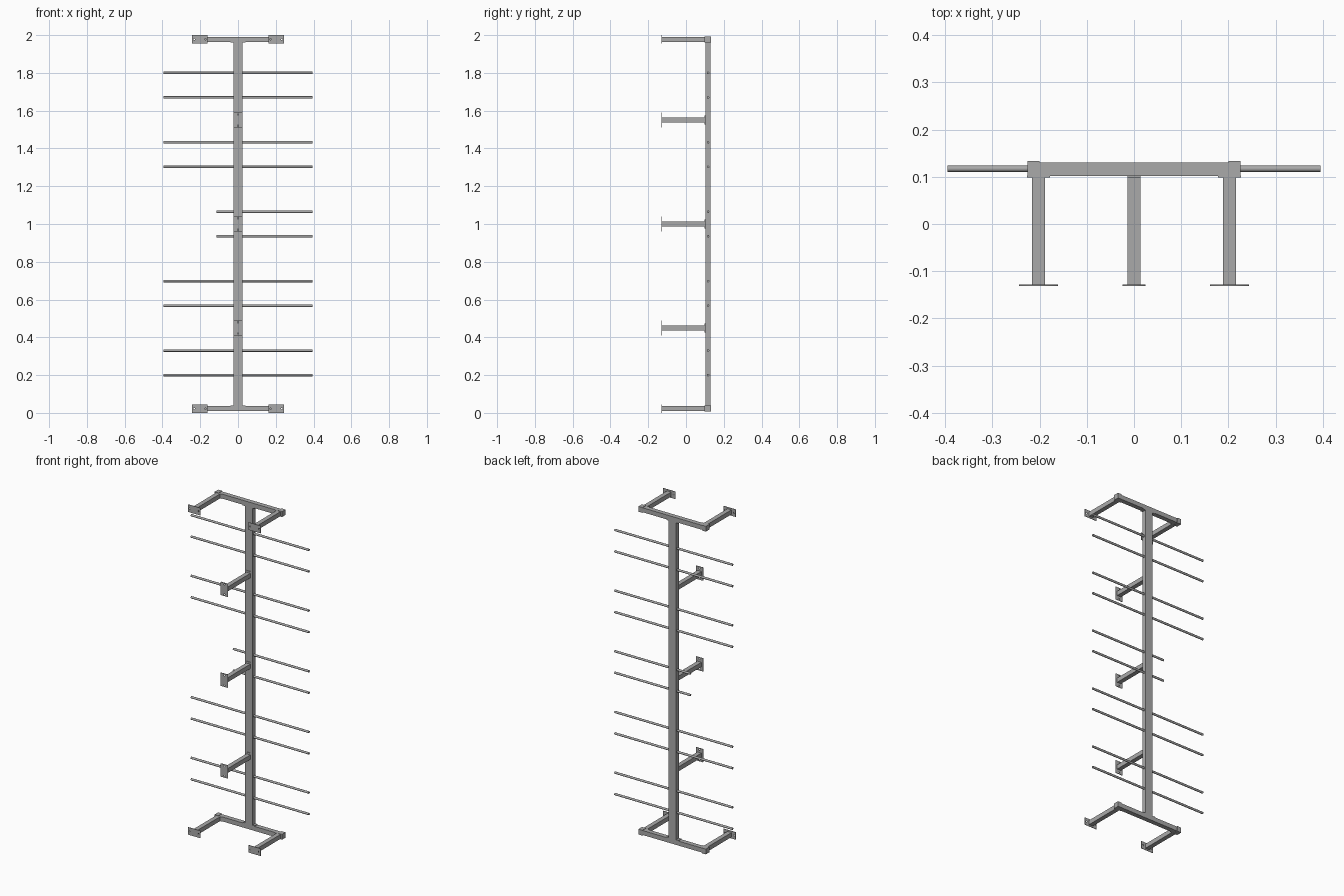
import bpy
from math import cos, sin, pi, radians
from mathutils import Vector

if "Cube" in bpy.data.objects:
    bpy.data.objects.remove(bpy.data.objects["Cube"])

grey = bpy.data.materials.new("grey_steel")
grey.use_nodes = True
grey.diffuse_color = (0.4, 0.4, 0.4, 1)
grey.node_tree.nodes["Principled BSDF"].inputs["Base Color"].default_value = (0.4, 0.4, 0.4, 1)


def box(name, low, high):
    """Box between two opposite corners."""
    low, high = Vector(low), Vector(high)
    bpy.ops.mesh.primitive_cube_add(size=1, location=(low + high) / 2)
    ob = bpy.context.object
    ob.name = name
    ob.scale = high - low
    bpy.ops.object.transform_apply(location=False, rotation=False, scale=True)
    ob.data.materials.append(grey)
    return ob


def rod(name, x0, x1, z):
    """Round hanging rod along x."""
    bpy.ops.mesh.primitive_cylinder_add(vertices=20, radius=0.0065, depth=x1 - x0,
                                        location=((x0 + x1) / 2, ROD_Y, z),
                                        rotation=(0, pi / 2, 0))
    ob = bpy.context.object
    ob.name = name
    ob.data.materials.append(grey)
    bpy.ops.object.shade_smooth_by_angle(angle=radians(40))


def loop(curve, points):
    spline = curve.splines.new("POLY")
    spline.points.add(len(points) - 1)
    for p, (x, y) in zip(spline.points, points):
        p.co = (x, y, 0, 1)
    spline.use_cyclic_u = True


def wall_plate(name, x, z, w, h, dx, dz):
    """Thin plate with two screw holes at plus and minus (dx, dz)."""
    curve = bpy.data.curves.new(name, "CURVE")
    curve.dimensions = "2D"
    curve.fill_mode = "BOTH"
    curve.extrude = 0.0015
    loop(curve, [(-w, -h), (w, -h), (w, h), (-w, h)])
    for s in (-1, 1):
        loop(curve, [(s * dx + 0.004 * cos(a * pi / 6), s * dz + 0.004 * sin(a * pi / 6))
                     for a in range(12)])
    ob = bpy.data.objects.new(name, curve)
    bpy.context.collection.objects.link(ob)
    ob.location = (x, FRONT + 0.0015, z)
    ob.rotation_euler = (pi / 2, 0, 0)
    bpy.ops.object.select_all(action="DESELECT")
    ob.select_set(True)
    bpy.context.view_layer.objects.active = ob
    bpy.ops.object.convert(target="MESH")
    bpy.context.object.data.materials.append(grey)


FRONT, BAR_F, BAR_B = -0.131, 0.102, 0.13
ROD_Y = 0.117
ARM = 0.0135       # half thickness of the square arms
ARM_X = 0.202
END_Z = 0.0225     # height of the lower frame's centre line

# Central post
box("post", (-0.025, BAR_F, END_Z + 0.0125), (0.025, BAR_B, 2 - END_Z - 0.0125))

# Upper and lower frames
for level, z, inward in (("lower", END_Z, 1), ("upper", 2 - END_Z, -1)):
    box(level + "_crossbar", (-0.224, BAR_F, z - 0.0135), (0.224, BAR_B, z + 0.0135))
    seat = z + inward * 0.0155
    box(level + "_post_flange", (-0.04, BAR_F, seat - 0.002), (0.04, BAR_B, seat + 0.002))
    for side, s in (("left", 1), ("right", -1)):
        tag = f"{level}_{side}_"
        x = s * ARM_X
        box(tag + "arm", (x - ARM, FRONT + 0.003, z - ARM), (x + ARM, BAR_F, z + ARM))
        box(tag + "arm_flange", (x - 0.0245, 0.098, z - ARM), (x + 0.0245, 0.103, z + ARM))
        cap = sorted((s * 0.2, s * 0.226))
        box(tag + "end_cap", (cap[0], 0.099, z - 0.016), (cap[1], 0.133, z + 0.016))
        wall_plate(tag + "wall_plate", x, z, 0.0415, 0.0225, 0.03, 0)

# Middle arms from the post
for i, z in enumerate((0.45, 1.0, 1.55)):
    tag = f"middle_{i + 1}_"
    box(tag + "arm", (-ARM, FRONT + 0.003, z - ARM), (ARM, BAR_F, z + ARM))
    box(tag + "arm_flange", (-ARM, 0.098, z - 0.0245), (ARM, 0.103, z + 0.0245))
    wall_plate(tag + "wall_plate", 0, z, 0.024, 0.04, 0, 0.03)

# Pairs of rods; the middle pair is short on its right side
for group in range(-2, 3):
    for d in (-0.065, 0.065):
        rod("rod", -0.113 if group == 0 else -0.395, 0.395, 1 + group * 0.3675 + d)
